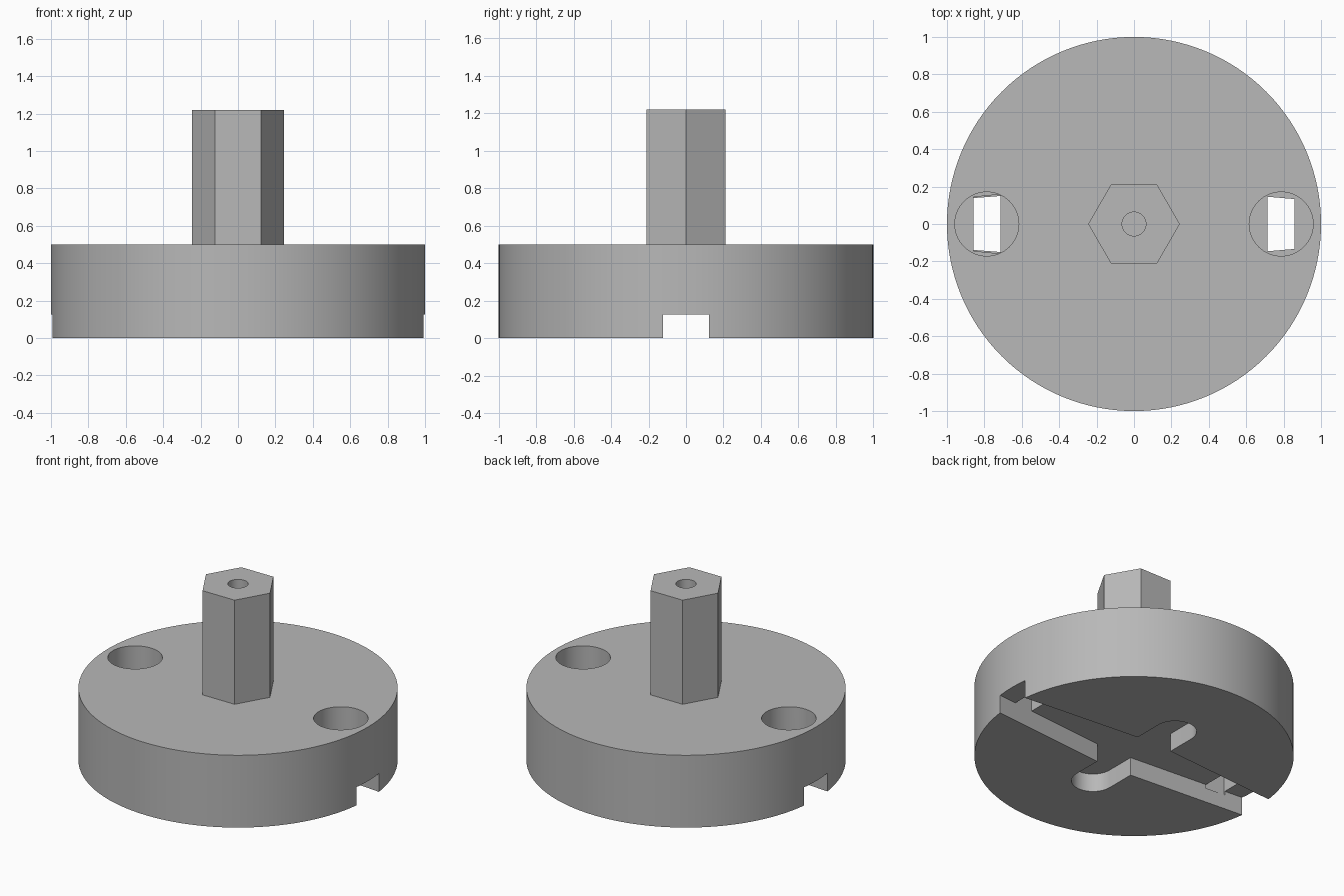
import bpy
import bmesh
from math import cos, sin, pi, radians

if "Cube" in bpy.data.objects:
    bpy.data.objects.remove(bpy.data.objects["Cube"], do_unlink=True)

grey = bpy.data.materials.new("plain grey")
grey.use_nodes = True
colour = (0.48, 0.48, 0.48, 1)
grey.diffuse_color = colour
grey.node_tree.nodes["Principled BSDF"].inputs["Base Color"].default_value = colour


def prism(name, outline, bottom, top):
    """Extrude a flat outline straight up."""
    bm = bmesh.new()
    base = bm.faces.new([bm.verts.new((x, y, bottom)) for x, y in outline])
    upper = bmesh.ops.extrude_face_region(bm, geom=[base])["geom"]
    moved = [v for v in upper if isinstance(v, bmesh.types.BMVert)]
    bmesh.ops.translate(bm, verts=moved, vec=(0, 0, top - bottom))
    bmesh.ops.recalc_face_normals(bm, faces=bm.faces)
    mesh = bpy.data.meshes.new(name)
    bm.to_mesh(mesh)
    bm.free()
    mesh.materials.append(grey)
    obj = bpy.data.objects.new(name, mesh)
    bpy.context.collection.objects.link(obj)
    return obj


def circle(radius, sides, cx=0, cy=0, start=0, sweep=2 * pi):
    steps = sides if sweep == 2 * pi else sides - 1
    return [(cx + radius * cos(start + sweep * i / steps),
             cy + radius * sin(start + sweep * i / steps)) for i in range(sides)]


def select_only(obj):
    bpy.ops.object.select_all(action="DESELECT")
    obj.select_set(True)
    bpy.context.view_layer.objects.active = obj


def cut(obj, cutter):
    """Subtract the cutter, then discard it."""
    cutter.hide_render = True
    mod = obj.modifiers.new("cut", "BOOLEAN")
    mod.operation = "DIFFERENCE"
    mod.solver = "EXACT"
    mod.object = cutter
    select_only(obj)
    bpy.ops.object.modifier_apply(modifier=mod.name)
    bpy.data.objects.remove(cutter, do_unlink=True)


def arm_half_width(x):
    """Half width of the tapered channel, slightly wider on the -x side."""
    return 0.208 - 0.087 * x if x > 0 else 0.23 + 0.1 * x


def tapered(x0, x1):
    a, b = arm_half_width(x0), arm_half_width(x1)
    return [(x0, -a), (x1, -b), (x1, b), (x0, a)]


DISC_TOP = 0.5
CHANNEL = 0.126

# Round base
disc = prism("disc_base", circle(1, 128), 0, DISC_TOP)

# Cross-shaped recess underneath: tapered long arms and rounded short arms
cut(disc, prism("long_arm_left", tapered(0.01, 1.1), -0.1, CHANNEL))
cut(disc, prism("long_arm_right", tapered(-1.1, 0.02), -0.1, CHANNEL))
short_arms = (circle(0.135, 24, 0, 0.4, 0, pi)
              + circle(0.135, 24, 0, -0.4, pi, pi))
cut(disc, prism("short_arms", short_arms, -0.1, CHANNEL))

# Round pockets from above, joined to the recess by narrow slots
for side in (-1, 1):
    cut(disc, prism("pocket", circle(0.171, 64, side * 0.787), 0.25, 0.6))
    cut(disc, prism("slot", tapered(*sorted((side * 0.715, side * 0.859))), 0.1, 0.3))

# Hexagonal shaft with a blind hole in its end
shaft = prism("hex_shaft", circle(0.245, 6), DISC_TOP, 1.22)
cut(shaft, prism("shaft_hole", circle(0.064, 40), 0.8, 1.3))

for part in (disc, shaft):
    select_only(part)
    bpy.ops.object.shade_smooth_by_angle(angle=radians(30))
